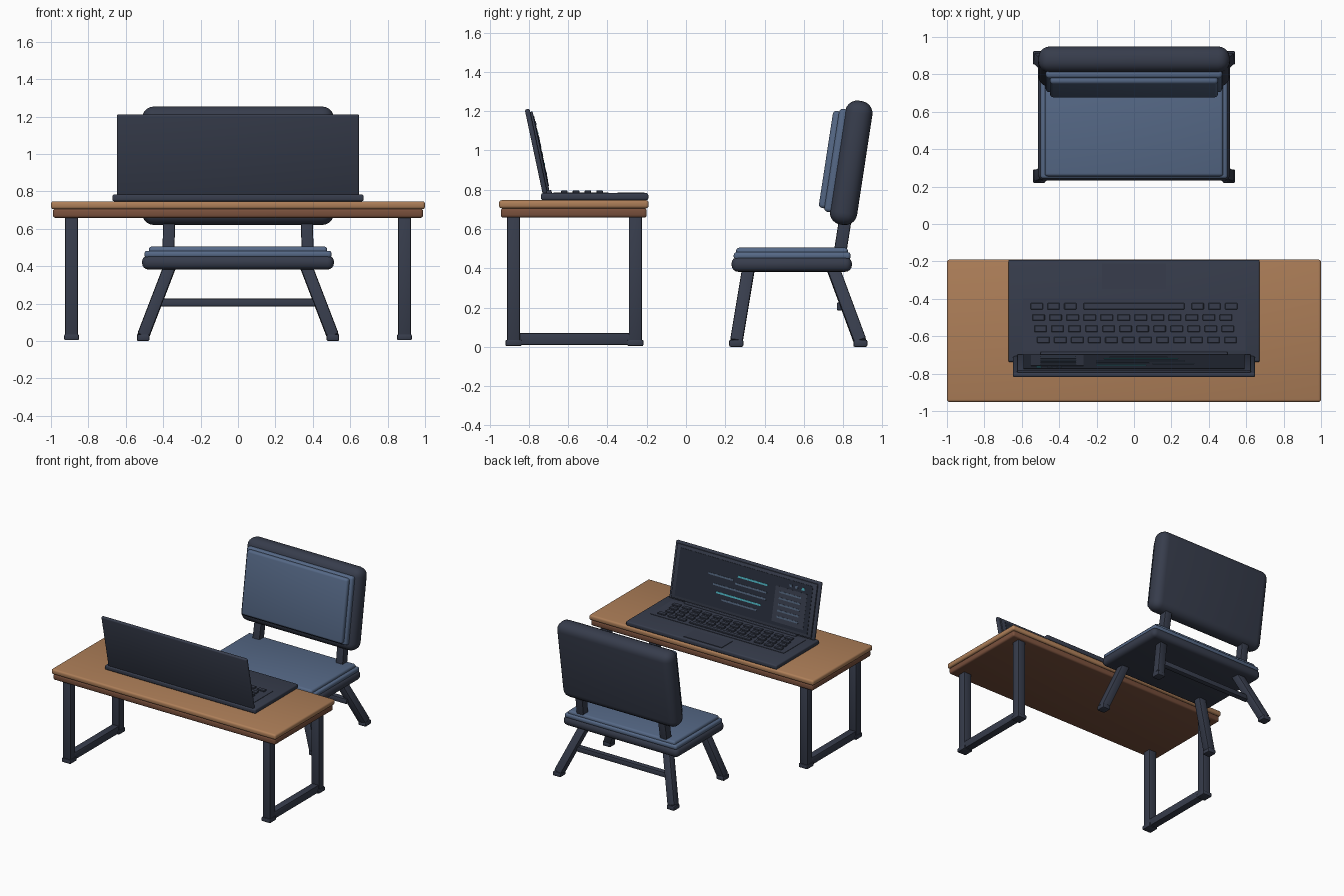
import bpy, bmesh
from math import radians
from mathutils import Matrix, Vector

if "Cube" in bpy.data.objects:
    bpy.data.objects.remove(bpy.data.objects["Cube"])


def material(name, r, g, b):
    m = bpy.data.materials.new(name)
    m.use_nodes = True
    m.diffuse_color = (r, g, b, 1)
    node = m.node_tree.nodes["Principled BSDF"]
    node.inputs["Base Color"].default_value = (r, g, b, 1)
    node.inputs["Roughness"].default_value = 0.7
    return m


NAVY = material("dark navy", 0.038, 0.046, 0.072)
WOOD = material("light wood", 0.42, 0.21, 0.098)
BROWN = material("brown wood", 0.19, 0.08, 0.045)
BLUE = material("cushion blue", 0.092, 0.14, 0.24)
SCREEN = material("screen dark", 0.02, 0.026, 0.042)
CYAN = material("cyan glow", 0.07, 0.42, 0.5)
MUTED = material("muted blue", 0.08, 0.12, 0.19)

WORLD = Matrix.Identity(4)
parts = []


def box(name, xr, yr, zr, mat, bevel=0.0, frame=WORLD, segments=3):
    """Box spanning three ranges inside a frame, with rounded edges."""
    bm = bmesh.new()
    bmesh.ops.create_cube(bm, size=1)
    size = [r[1] - r[0] for r in (xr, yr, zr)]
    mid = Vector([(r[0] + r[1]) / 2 for r in (xr, yr, zr)])
    bmesh.ops.scale(bm, vec=size, verts=bm.verts)
    if bevel:
        bmesh.ops.bevel(bm, geom=bm.edges[:], offset=bevel, segments=segments,
                        profile=0.5, affect='EDGES', clamp_overlap=True)
    mesh = bpy.data.meshes.new(name)
    bm.to_mesh(mesh)
    bm.free()
    mesh.materials.append(mat)
    ob = bpy.data.objects.new(name, mesh)
    ob.matrix_world = frame @ Matrix.Translation(mid)
    bpy.context.collection.objects.link(ob)
    parts.append(ob)
    return ob


def sym(half):
    return (-half, half)


def around(c, half):
    return (c - half, c + half)


def beam(name, a, b, width, mat=NAVY):
    """Square bar running from point a to point b."""
    a, b = Vector(a), Vector(b)
    d = b - a
    turn = Vector((0, 0, 1)).rotation_difference(d).to_matrix().to_4x4()
    h = width / 2
    return box(name, sym(h), sym(h), (0, d.length), mat, 0.008,
               Matrix.Translation(a) @ turn, 2)


# Desk top in two boards
box("desk_top", sym(1.0), (-0.952, -0.19), (0.705, 0.747), WOOD, 0.014)
box("desk_under_board", sym(0.99), (-0.943, -0.2), (0.658, 0.707), BROWN, 0.014)

# Desk leg frames
for side, s in (("left", 1), ("right", -1)):
    x = s * 0.89
    for end, y in (("front", -0.878), ("back", -0.258)):
        box(f"desk_{end}_leg_{side}", around(x, 0.034), around(y, 0.033),
            (0.02, 0.665), NAVY, 0.006, segments=2)
        box(f"desk_{end}_foot_{side}", around(x, 0.039), around(y, 0.041),
            (0.004, 0.036), NAVY, 0.006, segments=2)
    box(f"desk_rail_{side}", around(x, 0.03), (-0.86, -0.27), (0.01, 0.07),
        NAVY, 0.006, segments=2)

# Laptop base, keyboard bed and trackpad
box("laptop_base", sym(0.672), (-0.738, -0.192), (0.747, 0.783), NAVY, 0.01)
box("keyboard_bed", sym(0.595), (-0.675, -0.395), (0.78, 0.786), NAVY)
box("trackpad", sym(0.17), (-0.348, -0.212), (0.78, 0.787), NAVY)


def key(x, y, half):
    box("key", around(x, half), around(y, 0.017), (0.784, 0.796), NAVY, 0.003,
        segments=1)


for y, start, count in ((-0.5, -0.51, 12), (-0.56, -0.5, 12), (-0.62, -0.485, 12)):
    for i in range(count):
        key(start + i * 0.091, y, 0.033)
for x in (0.34, 0.43, 0.52):
    key(x, -0.44, 0.033)
    key(-x, -0.44, 0.033)
key(0, -0.44, 0.27)

# Laptop lid, leaning away from the chair
lid = Matrix.Translation((0, -0.695, 0.783)) @ Matrix.Rotation(radians(12), 4, 'X')
box("lid_shell", sym(0.647), (-0.035, -0.01), (0, 0.442), NAVY, 0.009, lid)
box("lid_bezel", sym(0.625), (-0.012, 0.002), (0.012, 0.425), NAVY, 0.005, lid, 2)
box("screen", sym(0.59), (0, 0.005), (0.035, 0.4), SCREEN, 0, lid)
box("hinge", sym(0.5), (-0.02, 0.012), (-0.006, 0.014), NAVY, 0.006, lid)


def screen_bar(name, x0, x1, z, mat, half=0.007):
    box(name, (x0, x1), (0.004, 0.008), around(z, half), mat, 0, lid)


# Screen content: plain bars in the middle, a side panel and small dots
for x0, x1, z, mat in ((-0.2, 0.065, 0.312, CYAN), (0.1, 0.32, 0.275, MUTED),
                       (-0.2, 0.08, 0.255, MUTED), (-0.2, 0.27, 0.205, MUTED),
                       (-0.16, 0.235, 0.15, CYAN), (-0.13, 0.18, 0.105, MUTED)):
    screen_bar("screen_line", x0, x1, z, mat)
box("screen_panel", (-0.55, -0.27), (0.004, 0.006), (0.06, 0.33), NAVY, 0, lid)
for i in range(5):
    screen_bar("panel_line", -0.5, -0.31, 0.29 - i * 0.047, MUTED)
for x, mat in ((-0.4, MUTED), (-0.45, MUTED), (-0.51, CYAN)):
    screen_bar("status_dot", x - 0.012, x + 0.012, 0.36, mat, 0.01)

# Chair seat with layered cushion
box("seat", sym(0.513), (0.232, 0.845), (0.382, 0.458), NAVY, 0.034, segments=4)
box("seat_cushion_edge", sym(0.5), (0.243, 0.838), (0.445, 0.482), BLUE, 0.014)
box("seat_cushion", sym(0.477), (0.255, 0.825), (0.465, 0.505), BLUE, 0.016)

# Chair legs, feet and back posts
for side, s in (("left", 1), ("right", -1)):
    for end, foot_y, top_y in (("front", 0.256, 0.32), ("rear", 0.888, 0.745)):
        beam(f"chair_{end}_leg_{side}", (s * 0.508, foot_y, 0.025),
             (s * 0.36, top_y, 0.41), 0.064)
        box(f"chair_{end}_foot_{side}", around(s * 0.507, 0.034),
            around(foot_y, 0.036), (0, 0.036), NAVY, 0.008, segments=2)
    beam(f"back_post_{side}", (s * 0.373, 0.775, 0.42), (s * 0.365, 0.835, 0.8), 0.064)
box("stretcher", sym(0.43), (0.768, 0.812), (0.185, 0.226), NAVY, 0.006, segments=2)

# Chair backrest, leaning back
back = Matrix.Translation((0, 0.841, 0.937)) @ Matrix.Rotation(radians(-8.7), 4, 'X')
box("backrest", sym(0.512), sym(0.07), sym(0.319), NAVY, 0.062, back, 5)
box("back_cushion_edge", sym(0.472), (-0.1, -0.05), sym(0.265), BLUE, 0.018, back)
box("back_cushion", sym(0.45), (-0.13, -0.08), sym(0.25), BLUE, 0.018, back)

# Smooth the rounded edges, keep the flat faces crisp
bpy.ops.object.select_all(action='DESELECT')
for ob in parts:
    ob.select_set(True)
bpy.context.view_layer.objects.active = parts[0]
bpy.ops.object.shade_smooth_by_angle(angle=radians(35))
